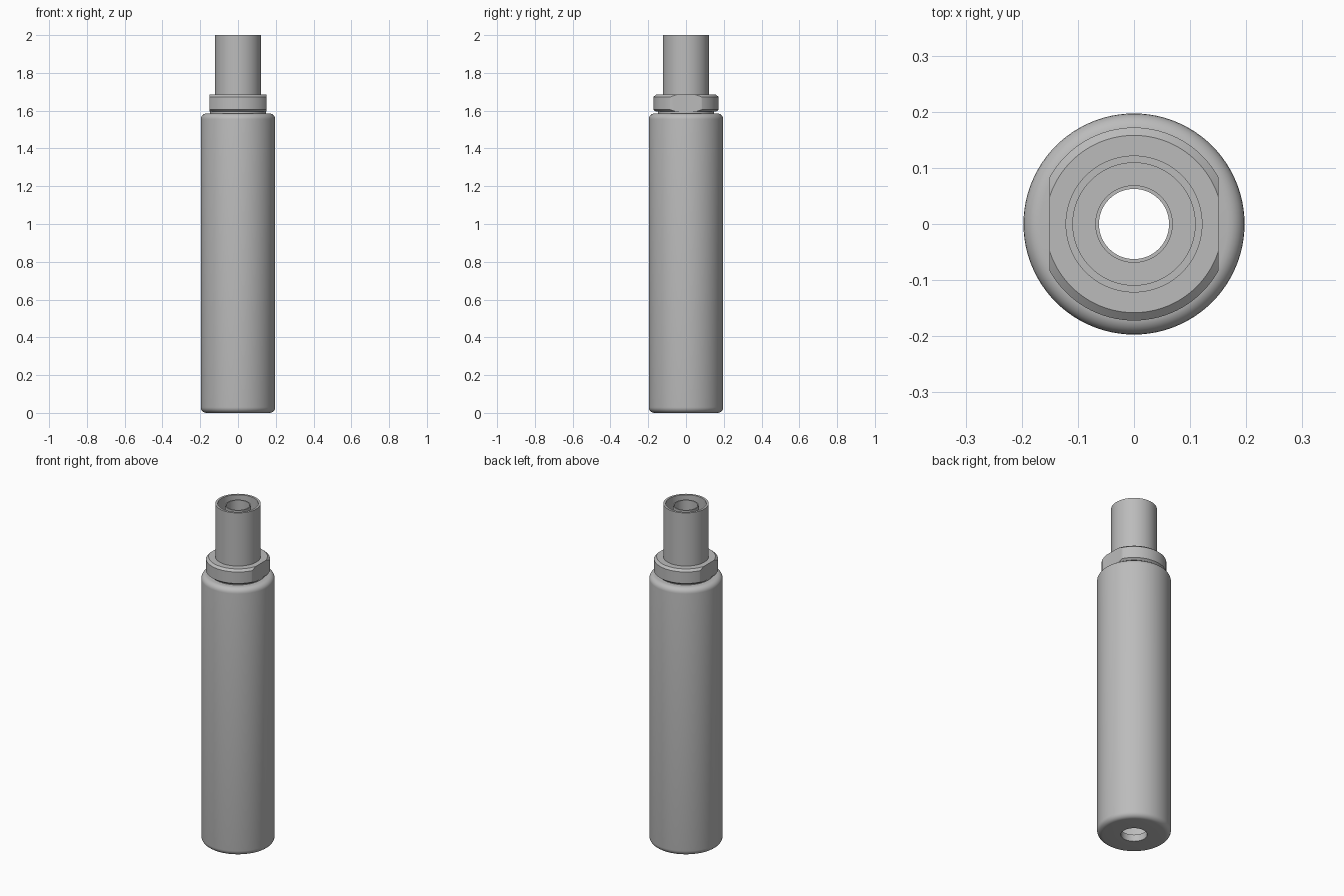
import bpy, bmesh, math
from mathutils import Vector

cube = bpy.data.objects.get("Cube")
if cube:
    bpy.data.objects.remove(cube, do_unlink=True)

steel = bpy.data.materials.new("grey_steel")
steel.use_nodes = True
grey = (0.5, 0.5, 0.5, 1)
steel.diffuse_color = grey
steel.node_tree.nodes["Principled BSDF"].inputs["Base Color"].default_value = grey


def arc(r, z, rad, start, end, steps=6):
    """Points of a rounded profile corner, angles in degrees."""
    angles = [math.radians(start + (end - start) * i / steps) for i in range(steps + 1)]
    return [(r + rad * math.cos(a), z + rad * math.sin(a)) for a in angles]


def lathe(name, profile, flat_x=None, segments=96):
    """Revolve a closed (radius, z) outline, optionally milling two flats."""
    bm = bmesh.new()
    rings = []
    for i in range(segments):
        a = math.tau * i / segments
        rings.append([bm.verts.new((r * math.cos(a), r * math.sin(a), z)) for r, z in profile])
    n = len(profile)
    for i in range(segments):
        here, there = rings[i], rings[(i + 1) % segments]
        for j in range(n):
            k = (j + 1) % n
            bm.faces.new((here[j], there[j], there[k], here[k]))
    if flat_x:
        for side in (-1, 1):
            cut = bmesh.ops.bisect_plane(
                bm, geom=bm.verts[:] + bm.edges[:] + bm.faces[:], dist=1e-6,
                plane_co=Vector((side * flat_x, 0, 0)), plane_no=Vector((side, 0, 0)),
                clear_outer=True)
            edges = [e for e in cut["geom_cut"] if isinstance(e, bmesh.types.BMEdge)]
            bmesh.ops.edgeloop_fill(bm, edges=edges)
    bmesh.ops.recalc_face_normals(bm, faces=bm.faces[:])
    mesh = bpy.data.meshes.new(name)
    bm.to_mesh(mesh)
    bm.free()
    mesh.materials.append(steel)
    obj = bpy.data.objects.new(name, mesh)
    bpy.context.collection.objects.link(obj)
    bpy.ops.object.select_all(action="DESELECT")
    obj.select_set(True)
    bpy.context.view_layer.objects.active = obj
    bpy.ops.object.shade_smooth_by_angle(angle=math.radians(30))
    return obj


R, H, BEVEL, WALL = 0.197, 1.585, 0.03, 0.04
HOLE, BORE = 0.07, 0.0625

# Hollow body with rounded rims and an opening in the base
lathe("body", [(HOLE, 0)]
      + arc(R - BEVEL, BEVEL, BEVEL, -90, 0)
      + arc(R - BEVEL, H - BEVEL, BEVEL, 0, 90)
      + [(0.1, H), (0.1, H - WALL), (R - WALL, H - WALL), (R - WALL, WALL), (HOLE, WALL)])

# Short neck under the nut
lathe("neck", [(0.1, H - WALL), (0.148, H - WALL), (0.148, 1.6), (0.1, 1.6)])

# Round nut with chamfered rims and two wrench flats
lathe("nut", [(0.1, 1.595), (0.16, 1.595), (0.172, 1.605), (0.172, 1.673),
              (0.158, 1.685), (0.1, 1.685)], flat_x=0.151)

# Outer sleeve
lathe("sleeve", [(0.109, 1.55), (0.122, 1.55), (0.122, 2), (0.109, 2)])

# Inner tube standing in the sleeve, with its seat
lathe("inner_tube", [(BORE, 1.5), (0.115, 1.5), (0.115, 1.7), (0.069, 1.7),
                     (0.069, 1.99), (BORE, 1.99)])
